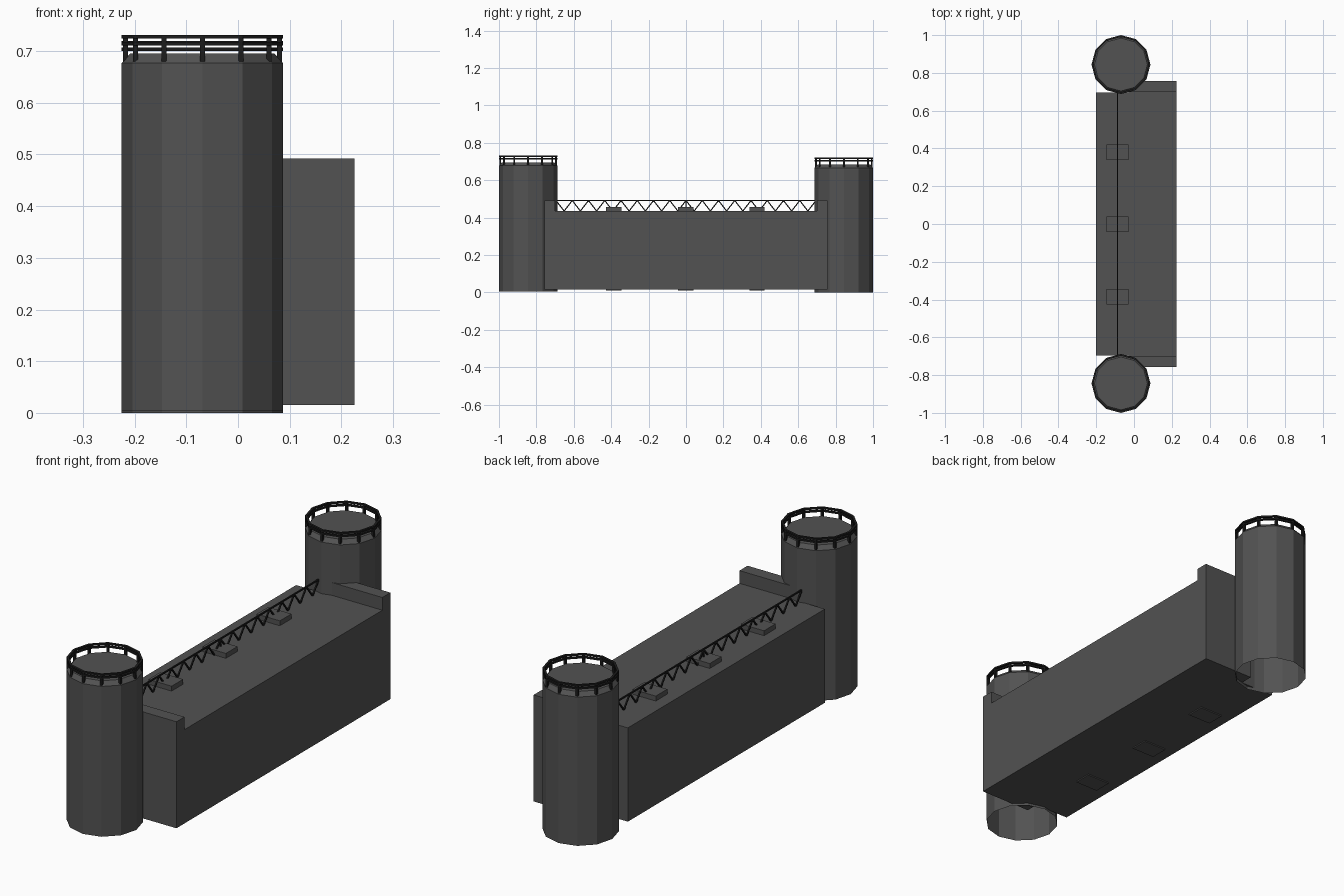
import bpy, bmesh, math
from mathutils import Vector

if "Cube" in bpy.data.objects:
    bpy.data.objects.remove(bpy.data.objects["Cube"])


def material(name, v):
    m = bpy.data.materials.new(name)
    m.diffuse_color = (v, v, v, 1)
    m.use_nodes = True
    m.node_tree.nodes["Principled BSDF"].inputs["Base Color"].default_value = m.diffuse_color
    return m


DARK = material("dark_grey", 0.085)
BLACK = material("black_metal", 0.012)
TX, R, SIDES = -0.069, 0.156, 12


def finish(name, bm, mat):
    bmesh.ops.recalc_face_normals(bm, faces=bm.faces)
    me = bpy.data.meshes.new(name)
    bm.to_mesh(me)
    bm.free()
    me.materials.append(mat)
    ob = bpy.data.objects.new(name, me)
    bpy.context.collection.objects.link(ob)
    return ob


def prism(bm, outline, z0, z1):
    f = bm.faces.new([bm.verts.new((x, y, z0)) for x, y in outline])
    ext = bmesh.ops.extrude_face_region(bm, geom=[f], use_keep_orig=True)
    top = [g for g in ext["geom"] if isinstance(g, bmesh.types.BMVert)]
    bmesh.ops.translate(bm, verts=top, vec=(0, 0, z1 - z0))


def box(bm, x0, x1, y0, y1, z0, z1):
    prism(bm, [(x0, y0), (x1, y0), (x1, y1), (x0, y1)], z0, z1)


def lathe(bm, profile, cy, closed=False, cap=False):
    rings = [[bm.verts.new((TX + r * math.cos(math.tau * i / SIDES),
                            cy + r * math.sin(math.tau * i / SIDES), z))
              for i in range(SIDES)] for r, z in profile]
    pairs = list(zip(rings, rings[1:])) + ([(rings[-1], rings[0])] if closed else [])
    for a, b in pairs:
        for i in range(SIDES):
            j = (i + 1) % SIDES
            bm.faces.new((a[i], a[j], b[j], b[i]))
    if cap:
        bm.faces.new(rings[-1])


def bar(bm, a, b, t=0.003):
    # thin square bar lying in the x = const plane
    a, b = Vector(a), Vector(b)
    d = (b - a).normalized()
    u = Vector((1, 0, 0))
    v = d.cross(u)
    ends = [[bm.verts.new(p + u * t * s + v * t * q)
             for s, q in ((-1, -1), (1, -1), (1, 1), (-1, 1))] for p in (a, b)]
    for e in ends:
        bm.faces.new(e)
    for i in range(4):
        j = (i + 1) % 4
        bm.faces.new((ends[0][i], ends[0][j], ends[1][j], ends[1][i]))


# End towers, open underneath, with a chamfered top and a railing
for label, cy, z0, dz in (("front", -0.844, 0.004, 0.0), ("back", 0.844, 0.0, -0.011)):
    bm = bmesh.new()
    lathe(bm, [(R, z0), (R, 0.677 + dz), (0.14, 0.695 + dz)], cy, cap=True)
    finish(label + "_tower", bm, DARK)

    bm = bmesh.new()
    for lo, hi in ((0.711, 0.718), (0.724, 0.731)):
        lathe(bm, [(R, lo + dz), (R, hi + dz), (0.146, hi + dz), (0.146, lo + dz)],
              cy, closed=True)
    for i in range(SIDES):
        a = math.tau * i / SIDES
        x, y = TX + 0.149 * math.cos(a), cy + 0.149 * math.sin(a)
        box(bm, x - 0.005, x + 0.005, y - 0.005, y + 0.005, 0.68 + dz, 0.726 + dz)
    finish(label + "_railing", bm, BLACK)

# Long main hall with stepped ends
half = [(-0.2, 0.697), (-0.03, 0.697), (-0.03, 0.757), (0.225, 0.757)]
bm = bmesh.new()
prism(bm, half + [(x, -y) for x, y in reversed(half)], 0.015, 0.435)
finish("main_hall", bm, DARK)

# Raised parapet at each end
for label, y0, y1 in (("front", -0.757, -0.70), ("back", 0.70, 0.757)):
    bm = bmesh.new()
    box(bm, -0.03, 0.225, y0, y1, 0.435, 0.492)
    finish(label + "_parapet", bm, DARK)

# Blocks showing above the roof and just below the floor
for n, y in enumerate((-0.386, -0.002, 0.38), 1):
    bm = bmesh.new()
    box(bm, -0.145, -0.03, y - 0.041, y + 0.041, 0.01, 0.457)
    finish(f"roof_block_{n}", bm, DARK)

# Roof truss: top rail, centre post and zigzag braces mirrored about the middle
X, LO, HI, L, N = -0.087, 0.435, 0.491, 0.695, 8
bm = bmesh.new()
bar(bm, (X, -L, HI), (X, L, HI))
bar(bm, (X, 0, LO), (X, 0, HI))
step = L / N
for s in (-1, 1):
    for i in range(N):
        y = i * step
        bar(bm, (X, s * y, HI), (X, s * (y + step / 2), LO))
        bar(bm, (X, s * (y + step / 2), LO), (X, s * (y + step), HI))
finish("roof_truss", bm, BLACK)
